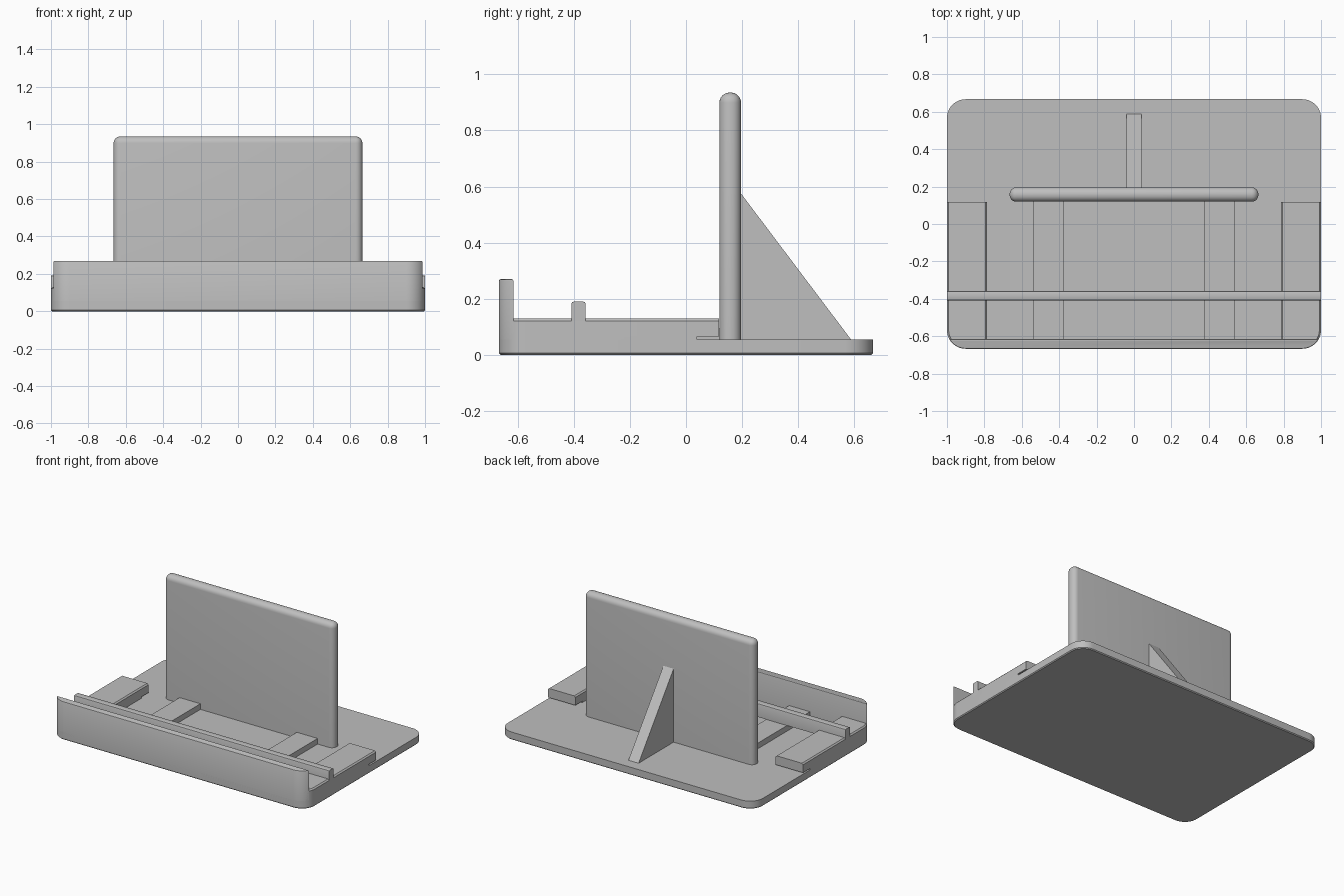
import bpy, bmesh, math
from mathutils import Vector

cube = bpy.data.objects.get("Cube")
if cube:
    bpy.data.objects.remove(cube, do_unlink=True)

grey = bpy.data.materials.new("plain grey")
grey.use_nodes = True
colour = (0.52, 0.52, 0.52, 1)
grey.diffuse_color = colour
grey.node_tree.nodes["Principled BSDF"].inputs["Base Color"].default_value = colour

HALF_X, HALF_Y, RADIUS = 1.0, 0.667, 0.1


def finish(name, bm):
    """Turn a bmesh into a shaded object."""
    bmesh.ops.recalc_face_normals(bm, faces=bm.faces)
    mesh = bpy.data.meshes.new(name)
    bm.to_mesh(mesh)
    bm.free()
    mesh.materials.append(grey)
    obj = bpy.data.objects.new(name, mesh)
    bpy.context.collection.objects.link(obj)
    bpy.ops.object.select_all(action="DESELECT")
    obj.select_set(True)
    bpy.context.view_layer.objects.active = obj
    bpy.ops.object.shade_smooth_by_angle(angle=math.radians(30))


def prism(points, direction):
    """Extrude a closed outline along a direction."""
    bm = bmesh.new()
    face = bm.faces.new([bm.verts.new(p) for p in points])
    made = bmesh.ops.extrude_face_region(bm, geom=[face])
    verts = [v for v in made["geom"] if isinstance(v, bmesh.types.BMVert)]
    bmesh.ops.translate(bm, verts=verts, vec=direction)
    return bm


def box(x0, x1, y0, y1, z0, z1):
    return prism([(x0, y0, z0), (x1, y0, z0), (x1, y1, z0), (x0, y1, z0)],
                 (0, 0, z1 - z0))


def footprint(z0, z1, steps=10):
    """Rounded rectangle slab with the outline of the whole stand."""
    points = []
    for k, (sx, sy) in enumerate([(1, 1), (-1, 1), (-1, -1), (1, -1)]):
        for i in range(steps + 1):
            a = math.pi / 2 * (k + i / steps)
            points.append((sx * (HALF_X - RADIUS) + RADIUS * math.cos(a),
                           sy * (HALF_Y - RADIUS) + RADIUS * math.sin(a), z0))
    return prism(points, (0, 0, z1 - z0))


def trim(bm, point, normal):
    """Cut away what lies on the normal side of a plane and close the cut."""
    cut = bmesh.ops.bisect_plane(bm, geom=bm.verts[:] + bm.edges[:] + bm.faces[:],
                                 plane_co=point, plane_no=normal, clear_outer=True)
    edges = [e for e in cut["geom_cut"] if isinstance(e, bmesh.types.BMEdge)]
    bmesh.ops.holes_fill(bm, edges=edges)


def bevel(bm, rule, width, segments=1):
    bmesh.ops.recalc_face_normals(bm, faces=bm.faces)
    edges = [e for e in bm.edges if rule(*[v.co for v in e.verts])]
    bmesh.ops.bevel(bm, geom=edges, offset=width, segments=segments,
                    profile=0.5, affect="EDGES", clamp_overlap=True)


def at_height(z):
    return lambda a, b: abs(a.z - z) < 1e-4 and abs(b.z - z) < 1e-4


# Base slab with a small chamfer underneath
bm = footprint(0, 0.055)
bevel(bm, at_height(0), 0.006)
finish("base_plate", bm)

# Front lip following the rounded corners
bm = footprint(0.01, 0.27)
trim(bm, (0, -0.615, 0), (0, 1, 0))
bevel(bm, at_height(0.27), 0.008, 2)
finish("front_lip", bm)

# Supports on both sides
for side, label in ((1, "left"), (-1, "right")):
    # Outer support, chamfered along its long edges, with a slit under its end
    for part, z0, z1, end in (("support", 0.065, 0.13, 0.118),
                              ("support_foot", 0.045, 0.07, 0.04)):
        bm = footprint(z0, z1)
        trim(bm, (side * 0.785, 0, 0), (-side, 0, 0))
        trim(bm, (0, end, 0), (0, 1, 0))
        trim(bm, (0, -0.64, 0), (0, -1, 0))
        if part == "support":
            top = at_height(z1)
            bevel(bm, lambda a, b: top(a, b) and abs(a.y - b.y) > 1e-4, 0.009)
        finish(f"{label}_outer_{part}", bm)
    # Low inner support
    x0, x1 = sorted((side * 0.378, side * 0.541))
    finish(f"{label}_inner_support", box(x0, x1, -0.63, 0.125, 0.045, 0.095))

# Cross rail over the supports
bm = box(-HALF_X, HALF_X, -0.408, -0.358, 0.095, 0.19)
bevel(bm, lambda a, b: at_height(0.19)(a, b) and abs(a.x - b.x) > 1, 0.008, 2)
finish("cross_rail", bm)

# Upright back rest: rounded corners, then rounded rims
bm = box(-0.665, 0.665, 0.119, 0.196, 0.05, 0.935)
bevel(bm, lambda a, b: not at_height(0.05)(a, b), 0.036, 6)
finish("back_rest", bm)

# Triangular brace behind the back rest
bm = prism([(-0.04, 0.18, 0.05), (-0.04, 0.588, 0.05),
            (-0.04, 0.588, 0.055), (-0.04, 0.196, 0.575), (-0.04, 0.18, 0.575)],
           Vector((0.08, 0, 0)))
finish("rear_brace", bm)
